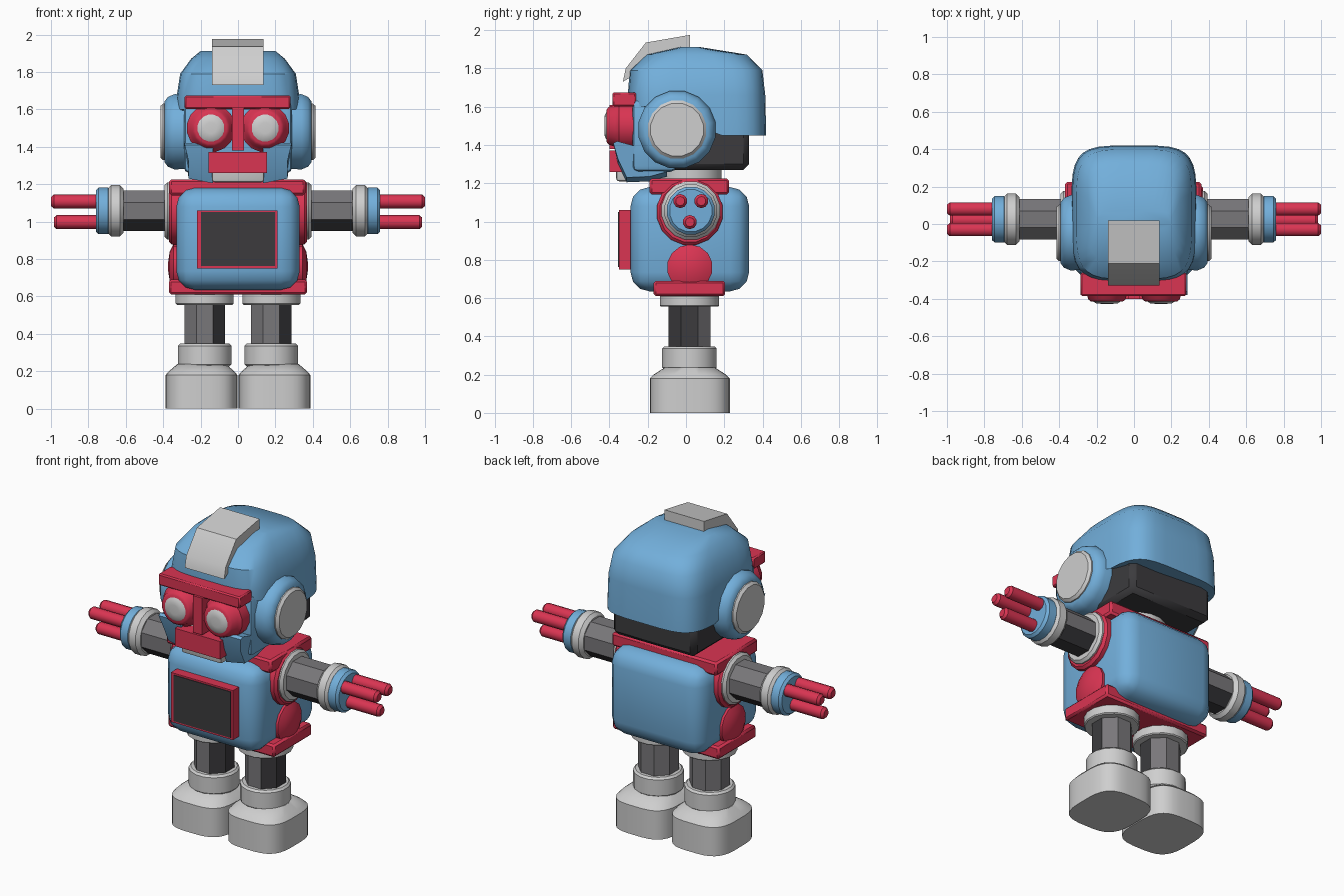
import bpy, bmesh, math
from mathutils import Vector

old = bpy.data.objects.get("Cube")
if old:
    bpy.data.objects.remove(old, do_unlink=True)


def material(name, r, g, b):
    m = bpy.data.materials.new(name)
    m.use_nodes = True
    m.diffuse_color = (r, g, b, 1)
    m.node_tree.nodes["Principled BSDF"].inputs["Base Color"].default_value = (r, g, b, 1)
    return m


BLUE = material("sky blue", 0.17, 0.43, 0.71)
RED = material("crimson red", 0.70, 0.035, 0.085)
PALE = material("light grey", 0.62, 0.62, 0.62)
DARK = material("charcoal", 0.045, 0.044, 0.048)
GREY = material("mid grey", 0.19, 0.185, 0.195)


def finish(name, bm, mat, bevel=0, segments=2):
    bmesh.ops.recalc_face_normals(bm, faces=bm.faces)
    if bevel:
        bmesh.ops.bevel(bm, geom=bm.edges[:], offset=bevel, segments=segments,
                        profile=0.5, affect='EDGES')
    mesh = bpy.data.meshes.new(name)
    bm.to_mesh(mesh)
    bm.free()
    mesh.materials.append(mat)
    ob = bpy.data.objects.new(name, mesh)
    bpy.context.collection.objects.link(ob)
    bpy.ops.object.select_all(action='DESELECT')
    ob.select_set(True)
    bpy.context.view_layer.objects.active = ob
    bpy.ops.object.shade_smooth_by_angle(angle=math.radians(38))
    return ob


def skin(name, mat, rings):
    """Join equal rings of points into a capped solid."""
    bm = bmesh.new()
    loops = [[bm.verts.new(p) for p in ring] for ring in rings]
    n = len(loops[0])
    for a, b in zip(loops, loops[1:]):
        for i in range(n):
            j = (i + 1) % n
            bm.faces.new((a[i], a[j], b[j], b[i]))
    bm.faces.new(loops[0])
    bm.faces.new(loops[-1])
    return finish(name, bm, mat)


def box(name, mat, x, y, z, bevel=0, segments=2):
    bm = bmesh.new()
    bmesh.ops.create_cube(bm, size=1)
    for v in bm.verts:
        v.co = [(r[0] + r[1]) / 2 + c * (r[1] - r[0]) for r, c in zip((x, y, z), v.co)]
    return finish(name, bm, mat, bevel, segments)


def turned(name, mat, axis, centre, profile, n=16, side=1):
    """Solid of revolution; profile is (distance along axis, radius)."""
    rings = []
    for t, r in profile:
        ring = []
        for i in range(n):
            a = math.tau * (i + 0.5) / n
            u, v = centre[0] + r * math.cos(a), centre[1] + r * math.sin(a)
            ring.append({'X': (side * t, u, v), 'Y': (u, t, v), 'Z': (u, v, t)}[axis])
        rings.append(ring)
    return skin(name, mat, rings)


def drum(a, b, r, e=0.015):
    """Cylinder profile with softened rims."""
    return [(a, r - e), (a + e, r), (b - e, r), (b, r - e)]


def oval(cx, hx, y0, y1, z, power, n=32):
    """Rounded-rectangle ring; z may be a function of y."""
    ring = []
    for i in range(n):
        a = math.tau * (i + 0.5) / n
        c, s = math.cos(a), math.sin(a)
        y = (y0 + y1) / 2 + (y1 - y0) / 2 * math.copysign(abs(s) ** power, s)
        x = cx + hx * math.copysign(abs(c) ** power, c)
        ring.append((x, y, z(y) if callable(z) else z))
    return ring


def extrude(name, mat, x0, x1, points):
    return skin(name, mat, [[(x, y, z) for y, z in points] for x in (x0, x1)])


def two_tone(ob, direction, limit):
    """Charcoal on the faces that point along a direction."""
    ob.data.materials.append(DARK)
    for f in ob.data.polygons:
        if f.normal.dot(Vector(direction)) > limit:
            f.material_index = 1


# Helmet with a raised front rim, and its crest
def rim(y):
    return 1.45 + 0.15 * min(1, max(0, (0.12 - y) / 0.3))


skin("helmet", BLUE, [
    oval(0, 0.335, -0.30, 0.42, rim, 0.45),
    oval(0, 0.33, -0.305, 0.415, 1.66, 0.45),
    oval(0, 0.31, -0.295, 0.40, 1.79, 0.48),
    oval(0, 0.25, -0.21, 0.32, 1.872, 0.52),
    oval(0, 0.20, -0.03, 0.07, 1.912, 0.55)])
extrude("helmet_crest", PALE, -0.138, 0.135, [
    (-0.33, 1.73), (-0.315, 1.80), (-0.21, 1.935), (0.02, 1.975),
    (0.02, 1.89), (-0.19, 1.85), (-0.28, 1.76)])

# Head
box("head_back", DARK, (-0.29, 0.29), (-0.15, 0.33), (1.27, 1.52), 0.03, 1)
box("face", BLUE, (-0.29, 0.29), (-0.28, -0.05), (1.26, 1.64), 0.03)
turned("neck", PALE, 'Z', (0, 0.02), drum(1.19, 1.29, 0.17))
box("chin", PALE, (-0.14, 0.14), (-0.365, -0.15), (1.21, 1.37), 0.015)
box("mouth", RED, (-0.158, 0.155), (-0.40, -0.32), (1.26, 1.372))
box("nose", RED, (-0.032, 0.032), (-0.40, -0.27), (1.38, 1.61))
box("brow", RED, (-0.285, 0.28), (-0.385, -0.26), (1.602, 1.675), 0.008, 1)

# Torso
box("belly", BLUE, (-0.33, 0.33), (-0.29, 0.33), (0.635, 1.18), 0.10, 3)
box("chest_plate_top", RED, (-0.368, 0.36), (-0.19, 0.225), (1.14, 1.225), 0.012, 1)
box("pelvis_plate", RED, (-0.37, 0.37), (-0.17, 0.205), (0.61, 0.69), 0.012, 1)
box("chest_frame", RED, (-0.22, 0.21), (-0.35, -0.25), (0.75, 1.06))
box("chest_screen", DARK, (-0.197, 0.197), (-0.355, -0.347), (0.762, 1.05))

JAW = [(-0.38, 1.41), (-0.36, 1.42), (-0.25, 1.39), (-0.10, 1.37), (-0.10, 1.235),
       (-0.19, 1.21), (-0.31, 1.205), (-0.355, 1.30)]
ARM = (0.025, 1.057)

for s, tag in ((1, "left"), (-1, "right")):
    # Ears, goggles and jaw
    turned(tag + "_ear", BLUE, 'X', (-0.047, 1.48),
           [(0.2, 0.2), (0.34, 0.205), (0.375, 0.19), (0.393, 0.165)], 16, s)
    turned(tag + "_ear_disc", PALE, 'X', (-0.047, 1.48), drum(0.37, 0.415, 0.155), 16, s)
    eye = (s * 0.145, 1.50)
    turned(tag + "_goggle", RED, 'Y', eye,
           [(-0.415, 0.085), (-0.405, 0.1), (-0.37, 0.112), (-0.35, 0.13), (-0.24, 0.13)])
    turned(tag + "_lens", PALE, 'Y', eye,
           [(-0.427, 0.03), (-0.424, 0.06), (-0.41, 0.08), (-0.39, 0.08)])
    jaw = extrude(tag + "_jaw", BLUE, s * 0.135, s * 0.285, JAW)
    for v in jaw.data.vertices:
        if abs(v.co.x) > 0.2 and v.co.z < 1.3:
            v.co.x -= s * 0.02
            v.co.z += 0.025

    # Shoulder and hip bosses
    turned(tag + "_shoulder", RED, 'X', (0.02, 1.05), drum(0.28, 0.37, 0.175), 16, s)
    turned(tag + "_hip_boss", RED, 'X', (0.02, 0.76),
           [(0.28, 0.12), (0.345, 0.12), (0.365, 0.08), (0.374, 0.02)], 14, s)

    # Arm, cuff, hand and fingers
    turned(tag + "_arm_collar", PALE, 'X', ARM, drum(0.34, 0.393, 0.155), 16, s)
    arm = turned(tag + "_arm", GREY, 'X', ARM, [(0.37, 0.117), (0.63, 0.117)], 8, s)
    two_tone(arm, (0, 0, -1), 0.5)
    turned(tag + "_cuff", PALE, 'X', ARM, drum(0.612, 0.698, 0.14, 0.02), 16, s)
    turned(tag + "_hand", BLUE, 'X', ARM, drum(0.68, 0.76, 0.127), 16, s)
    for i, (y, z, tip) in enumerate([(-0.03, 1.107, 1.0), (0.08, 1.107, 1.0), (0.02, 0.997, 0.985)]):
        turned(f"{tag}_finger_{i + 1}", RED, 'X', (y, z),
               [(0.74, 0.037), (tip - 0.015, 0.037), (tip, 0.024)], 10, s)

    # Leg, ankle and boot
    leg_at = (s * 0.178, 0.018)
    turned(tag + "_hip_ring", PALE, 'Z', leg_at, drum(0.555, 0.615, 0.158, 0.006))
    leg = turned(tag + "_leg", GREY, 'Z', leg_at, [(0.33, 0.118), (0.57, 0.118)], 8)
    two_tone(leg, (0.92, -0.38, 0), 0.8)
    turned(tag + "_ankle", PALE, 'Z', leg_at, drum(0.225, 0.348, 0.145, 0.012))
    x = s * 0.195
    skin(tag + "_boot", PALE, [
        oval(x, 0.192, -0.19, 0.23, 0, 0.6),
        oval(x, 0.192, -0.19, 0.23, 0.18, 0.6),
        oval(x, 0.175, -0.17, 0.21, 0.2, 0.65),
        oval(x, 0.13, -0.11, 0.15, 0.238, 0.75)])
